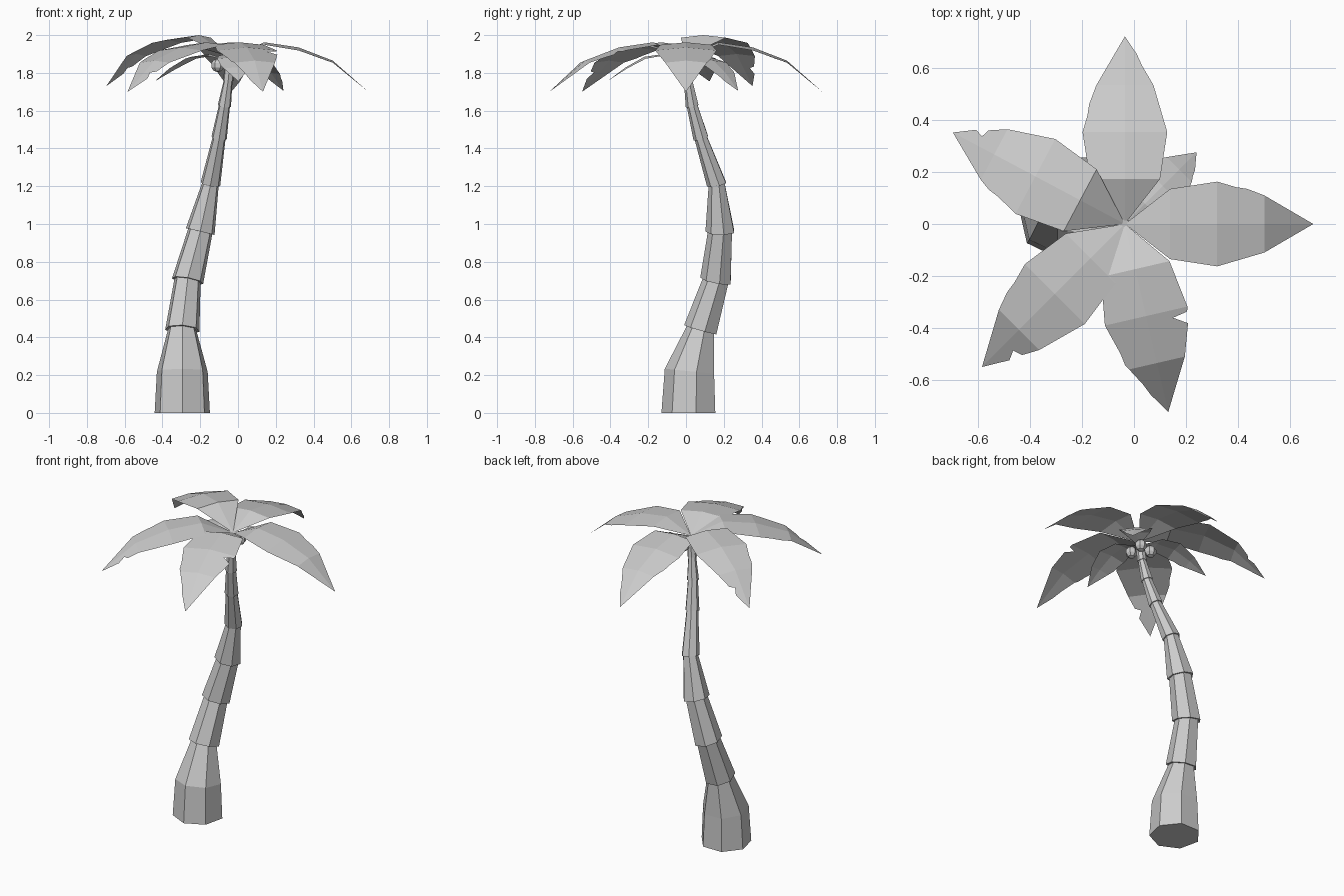
import bpy, bmesh
from math import sin, cos, pi, radians
from mathutils import Vector

if "Cube" in bpy.data.objects:
    bpy.data.objects.remove(bpy.data.objects["Cube"])


def finish(bm, name):
    me = bpy.data.meshes.new(name)
    bm.to_mesh(me)
    bm.free()
    ob = bpy.data.objects.new(name, me)
    bpy.context.collection.objects.link(ob)
    return ob


# Trunk: seven-sided tapering segments, each flaring out over the one below
path = [((-.295, .02, 0), .15), ((-.295, .025, .22), .138), ((-.295, .08, .44), .093),
        ((-.267, .16, .70), .086), ((-.2, .183, .96), .08), ((-.146, .164, 1.21), .054),
        ((-.1, .08, 1.455), .042), ((-.072, .034, 1.625), .036), ((-.052, .012, 1.76), .028),
        ((-.04, 0, 1.89), .024)]
pts = [Vector(p) for p, r in path]
bm = bmesh.new()


def ring(i, r):
    if i == 0:
        t = Vector((0, 0, 1))
    else:
        t = pts[min(i + 1, len(pts) - 1)] - pts[i - 1]
    if i == 1:
        t = Vector((0, .1, 1))
    q = Vector((0, 0, 1)).rotation_difference(t.normalized())
    return [bm.verts.new(pts[i] + q @ Vector((r * cos(-pi / 2 + k * 2 * pi / 7),
                                              r * sin(-pi / 2 + k * 2 * pi / 7), 0)))
            for k in range(7)]


rings = []
for i, (p, r) in enumerate(path):
    if 2 <= i < len(path) - 1:
        rings.append(ring(i, r * .84))
    rings.append(ring(i, r))
for a, b in zip(rings, rings[1:]):
    for k in range(7):
        bm.faces.new((a[k], a[(k + 1) % 7], b[(k + 1) % 7], b[k]))
bm.faces.new(rings[0][::-1])
bm.faces.new(rings[-1])
finish(bm, "trunk")


# Leaves: thin folded blades with V notches cut in the edges
def leaf(name, angle, length, profile, widths, fold, notches, start=(-.035, 0)):
    """notches: (side, section, position along section, depth)"""
    bm = bmesh.new()
    n = len(profile)
    d = Vector((cos(radians(angle)), sin(radians(angle)), 0))
    s = Vector((-d.y, d.x, 0))
    base = Vector((start[0], start[1], 0))

    def point(i, t, side, w):
        r = profile[i][0] + t * (profile[i + 1][0] - profile[i][0])
        z = profile[i][1] + t * (profile[i + 1][1] - profile[i][1])
        return base + d * r * length + s * side * w + Vector((0, 0, z - fold * w))

    mid = [bm.verts.new(point(min(i, n - 2), float(i == n - 1), 0, 0)) for i in range(n)]
    for side in (1, -1):
        edge = [mid[0]] + [bm.verts.new(point(i, 0, side, widths[i]))
                           for i in range(1, n - 1)] + [mid[-1]]
        for i in range(n - 1):
            loop = [mid[i]]
            if edge[i] is not mid[i]:
                loop.append(edge[i])
            for sd, sec, t, depth in notches:
                if sd == side and sec == i:
                    for dt, dep in ((-.1, 0), (-.04, depth), (.14, -.006)):
                        w = widths[i] + (t + dt) * (widths[i + 1] - widths[i]) - dep
                        loop.append(bm.verts.new(point(i, t + dt, side, max(w, .005))))
            if edge[i + 1] is not mid[i + 1]:
                loop.append(edge[i + 1])
            loop.append(mid[i + 1])
            bm.faces.new(loop if side < 0 else loop[::-1])
    bmesh.ops.triangulate(bm, faces=[f for f in bm.faces if len(f.verts) > 4])
    return finish(bm, name)


big = [(0, 1.885), (.24, 1.962), (.49, 1.935), (.74, 1.865), (1, 1.70)]
high = [(0, 1.885), (.26, 2.0), (.52, 1.975), (.76, 1.90), (1, 1.73)]
small = [(0, 1.86), (.28, 1.90), (.53, 1.885), (.76, 1.83), (1, 1.755)]
low = [(0, 1.86), (.28, 1.89), (.53, 1.865), (.76, 1.80), (1, 1.705)]
wide = [0, .135, .163, .11, 0]
narrow = [0, .075, .098, .068, 0]

leaf("leaf_east", 0, .725, big, wide, .1, [(1, 2, .5, .055)])
leaf("leaf_north", 90, .722, big, wide, .1, [(1, 2, .45, .055), (-1, 3, .5, .035)])
leaf("leaf_northwest", 152, .75, high, wide, .1, [(1, 2, .6, .075), (-1, 3, .45, .025)])
leaf("leaf_southwest", 225, .778, big, wide, .1, [(-1, 2, .5, .055), (1, 3, .4, .03)])
leaf("leaf_south", 283, .742, big, wide, .1,
     [(1, 2, .2, .055), (-1, 2, .75, .06), (-1, 3, .45, .04)])

# Shorter lower leaves
leaf("lower_leaf_northeast", 45, .39, low, narrow, .1, [(1, 2, .6, .04), (-1, 3, .3, .03)])
leaf("lower_leaf_west", 163, .425, small, narrow, .1, [(1, 2, .5, .04)])
leaf("lower_leaf_south", 275, .42, small, narrow, .1, [(-1, 2, .5, .04)])

# Coconuts under the crown
for i, (x, y, z) in enumerate([(-.108, .02, 1.84), (-.015, .045, 1.835), (-.03, -.06, 1.84)]):
    bm = bmesh.new()
    bmesh.ops.create_uvsphere(bm, u_segments=7, v_segments=5, radius=.036)
    finish(bm, "coconut_%d" % (i + 1)).location = (x, y, z)
